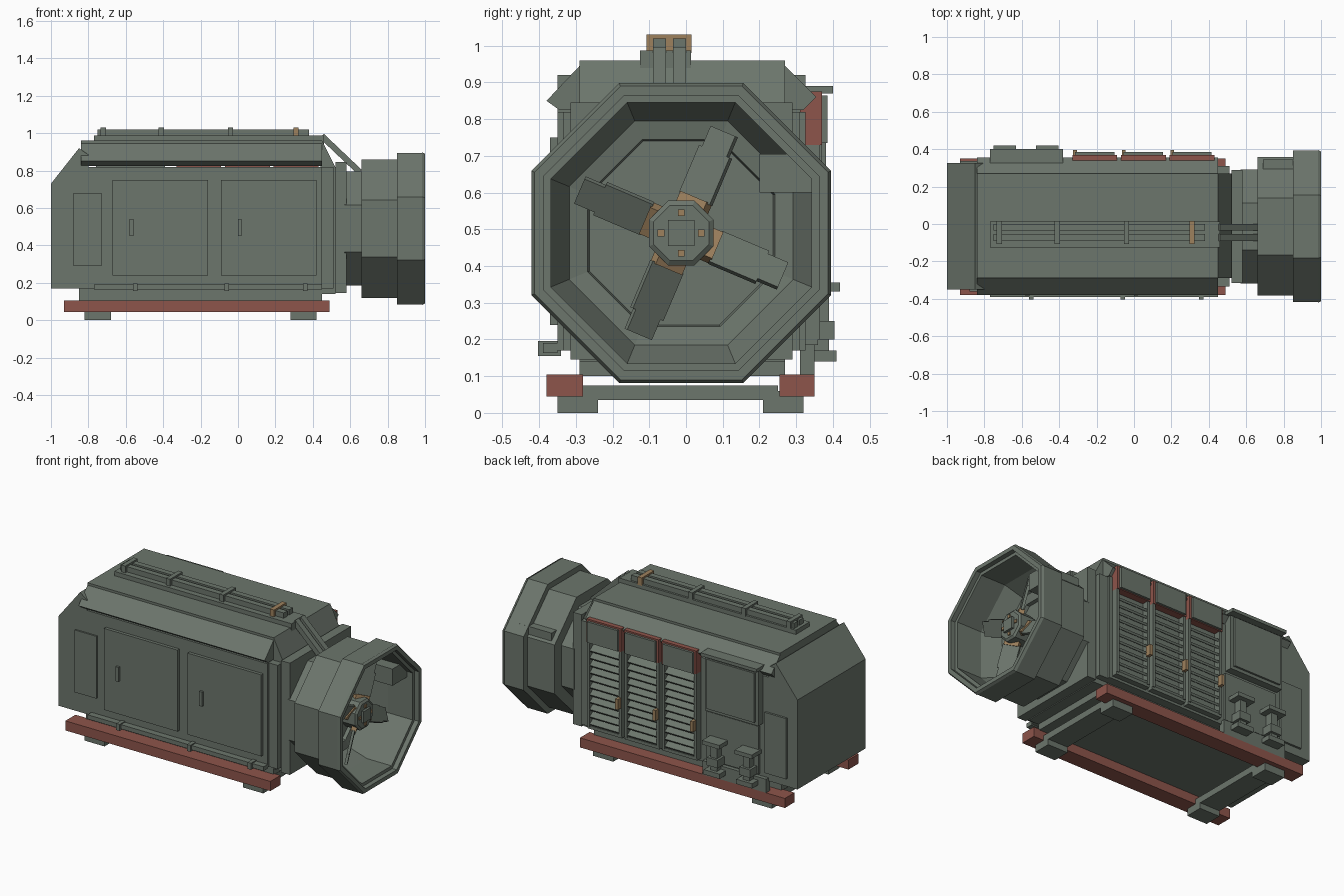
import bpy, bmesh, math
from mathutils import Matrix, Vector

cube = bpy.data.objects.get("Cube")
if cube:
    bpy.data.objects.remove(cube, do_unlink=True)

AXIS_Y, AXIS_Z = -0.013, 0.49   # fan axis


def material(name, colour):
    mat = bpy.data.materials.new(name)
    mat.use_nodes = True
    mat.diffuse_color = (*colour, 1)
    mat.node_tree.nodes["Principled BSDF"].inputs["Base Color"].default_value = (*colour, 1)
    return mat


GREEN = material("grey_green_paint", (0.15, 0.18, 0.15))
RED = material("oxide_red_paint", (0.27, 0.09, 0.07))
TAN = material("tan_brass", (0.34, 0.22, 0.11))


def finish(name, bm, mat):
    bmesh.ops.recalc_face_normals(bm, faces=bm.faces)
    mesh = bpy.data.meshes.new(name)
    bm.to_mesh(mesh)
    bm.free()
    mesh.materials.append(mat)
    obj = bpy.data.objects.new(name, mesh)
    bpy.context.collection.objects.link(obj)
    return obj


def box(name, x, y, z, mat=GREEN, turn=None):
    """Box from (min, max) pairs, optionally turned about its centre."""
    bm = bmesh.new()
    size = Vector([b - a for a, b in (x, y, z)])
    mid = Vector([(a + b) / 2 for a, b in (x, y, z)])
    matrix = Matrix.Translation(mid) @ (turn or Matrix()) @ Matrix.Diagonal((*size, 1))
    bmesh.ops.create_cube(bm, size=1, matrix=matrix)
    return finish(name, bm, mat)


def prism(name, points, start, end, place, mat=GREEN):
    """Extrude a 2D outline from start to end; place maps (u, v, depth) to 3D."""
    bm = bmesh.new()
    rings = [[bm.verts.new(place(u, v, d)) for u, v in points] for d in (start, end)]
    for ring in rings:
        bm.faces.new(ring)
    for i in range(len(points)):
        j = (i + 1) % len(points)
        bm.faces.new((rings[0][i], rings[0][j], rings[1][j], rings[1][i]))
    return finish(name, bm, mat)


def octagon_lathe(name, profile, mat=GREEN):
    """Turn (x, apothem) points into an eight-sided form about the fan axis."""
    bm = bmesh.new()
    rings = []
    for x, apothem in profile:
        r = apothem / math.cos(math.pi / 8)
        angles = [(k + 0.5) * math.pi / 4 for k in range(8)]
        rings.append([bm.verts.new((x, AXIS_Y + r * math.cos(a), AXIS_Z + r * math.sin(a)))
                      for a in angles])
    for a, b in zip(rings, rings[1:]):
        for i in range(8):
            j = (i + 1) % 8
            bm.faces.new((a[i], a[j], b[j], b[i]))
    bm.faces.new(rings[0])
    bm.faces.new(rings[-1])
    return finish(name, bm, mat)


def along_y(u, v, d):
    return (u, d, v)


def along_x(u, v, d):
    return (d, u, v)


# Housing, roof and base
prism("housing", [(-1, .17), (-1, .73), (-.85, .92), (-.8, .885), (-.8, .82), (.45, .82), (.45, .17)],
      -.35, .325, along_y)
prism("roof", [(-.29, .96), (.27, .96), (.27, .945), (.355, .86), (.32, .825),
               (-.345, .825), (-.38, .85), (-.29, .945)], -.84, .45, along_x)
prism("roof_end", [(.44, .14), (.44, .96), (.45, .96), (.52, .82), (.52, .14)], -.29, .27, along_y)
box("end_collar", (.44, .51), (-.335, .31), (.17, .82))
box("duct_flange", (.52, .58), (-.315, .29), (.145, .845))
box("base_tray", (-.85, .45), (-.29, .27), (.1, .18))

# Skid rails, feet and cross beams
for side, y in (("front", (-.38, -.28)), ("back", (.255, .35))):
    box(side + "_skid_rail", (-.93, .49), y, (.045, .105), RED)
for side, x in (("left", (.28, .42)), ("right", (-.82, -.68))):
    box(side + "_cross_beam", x, (-.28, .25), (.035, .075))
    box(side + "_front_foot", x, (-.35, -.24), (0, .06))
    box(side + "_back_foot", x, (.21, .32), (0, .06))

# Front doors and low pipe
for name, x in (("right", -.67), ("left", -.09)):
    box(name + "_door", (x, x + .51), (-.37, -.34), (.24, .75))
    box(name + "_door_handle", (x + .09, x + .11), (-.385, -.36), (.45, .54))
box("front_small_panel", (-.88, -.73), (-.36, -.34), (.29, .68))
box("low_pipe", (-.77, .45), (-.39, -.35), (.163, .19))
for i, x in enumerate((-.55, -.06, .36)):
    box(f"low_pipe_clamp_{i}", (x - .012, x + .012), (-.403, -.34), (.155, .196))

# Roof conduits, clamps and sloping pipes
box("conduit_tray", (-.77, .46), (-.125, .013), (.94, .987))
slope = Matrix.Rotation(math.atan2(.19, .2), 4, 'Y')
for i, y in enumerate((-.072, -.018)):
    width = (y - .018, y + .018)
    box(f"conduit_{i}", (-.75, .38), width, (.98, 1.02))
    box(f"sloping_pipe_{i}", (.41, .69), width, (.872, .904), turn=slope)
for i, x in enumerate((-.72, -.41, -.04, .31)):
    box(f"conduit_clamp_{i}", (x - .014, x + .014), (-.107, .015), (.98, 1.03),
        TAN if x > 0 else GREEN)

# Back louvre bays with red-edged hatches
tilt = Matrix.Rotation(math.radians(-35), 4, 'X')
for i, x in enumerate((-.33, -.07, .19)):
    w = x + .24
    box(f"hatch_box_{i}", (x, w), (.31, .37), (.73, .875), RED)
    box(f"hatch_{i}", (x + .015, w - .015), (.36, .385), (.735, .865))
    for side, a in (("right", x), ("left", w - .018)):
        box(f"louvre_{side}_post_{i}", (a, a + .018), (.32, .365), (.2, .73))
    for k in range(11):
        z = .225 + k * .046
        box(f"louvre_{i}_{k}", (x + .01, w - .01), (.32, .365), (z - .007, z + .007), turn=tilt)
    box(f"louvre_sill_{i}", (x, w), (.32, .36), (.185, .205))
    box(f"louvre_latch_{i}", (x + .005, x + .025), (.36, .395), (.375, .44), TAN)

# Back control panels
box("control_panel", (-.76, -.39), (.32, .37), (.52, .86))
box("control_door", (-.74, -.41), (.36, .382), (.54, .85))
box("control_hood", (-.77, -.38), (.3, .4), (.87, .89))
box("valve_panel", (-.74, -.38), (.32, .338), (.2, .5))
box("corner_panel", (-.93, -.78), (.32, .338), (.22, .6))
box("valve_step", (-.8, -.36), (.31, .35), (.1, .19))

# Twin valves, stacked from foot to cap
for i, x in enumerate((-.69, -.465)):
    for part, half, y, z in (("foot", .055, (.32, .41), (.14, .17)),
                             ("stem", .022, (.345, .39), (.17, .34)),
                             ("collar", .038, (.33, .405), (.2, .25)),
                             ("cap", .06, (.32, .42), (.33, .355))):
        box(f"valve_{part}_{i}", (x - half, x + half), y, z)

# Fan shroud: stepped outside, hollow inside
octagon_lathe("fan_shroud", [(.57, .305), (.66, .305), (.66, .37), (.85, .37), (.85, .405),
                             (.985, .405), (.985, .408), (1, .4), (1, .375), (.97, .375),
                             (.97, .355), (.8, .355), (.69, .305), (.68, .255), (.66, .25)])
box("shroud_box", (.69, .93), (.2, .345), (.6, .705))

# Fan hub, bolts and blades
octagon_lathe("fan_shaft", [(.64, .05), (.8, .05)])
octagon_lathe("fan_hub", [(.78, .088), (.88, .088), (.89, .075)])
box("hub_cap", (.88, .905), (AXIS_Y - .036, AXIS_Y + .036), (AXIS_Z - .036, AXIS_Z + .036))


def on_fan(name, angle, pitch, x, across, radial, mat):
    """Box on the fan: its local z runs outward along the given angle."""
    obj = box(name, x, across, radial, mat)
    spin = Matrix.Rotation(angle - math.pi / 2, 4, 'X')
    obj.data.transform(Matrix.Translation((.84, AXIS_Y, AXIS_Z)) @ spin
                       @ Matrix.Rotation(pitch, 4, 'Z'))


for k in range(4):
    angle = math.radians(67 + 90 * k)
    pitch = math.radians(-30)
    on_fan(f"blade_root_{k}", angle, pitch, (-.016, .016), (-.045, .045), (.075, .105), TAN)
    on_fan(f"blade_{k}", angle, pitch, (-.008, .008), (-.052, .052), (.1, .24), GREEN)
    on_fan(f"blade_tip_{k}", angle, pitch, (-.008, .008), (-.042, .042), (.235, .3), GREEN)
    on_fan(f"hub_bolt_{k}", math.pi / 2 * k, 0, (.045, .057), (-.009, .009), (.046, .064), TAN)
